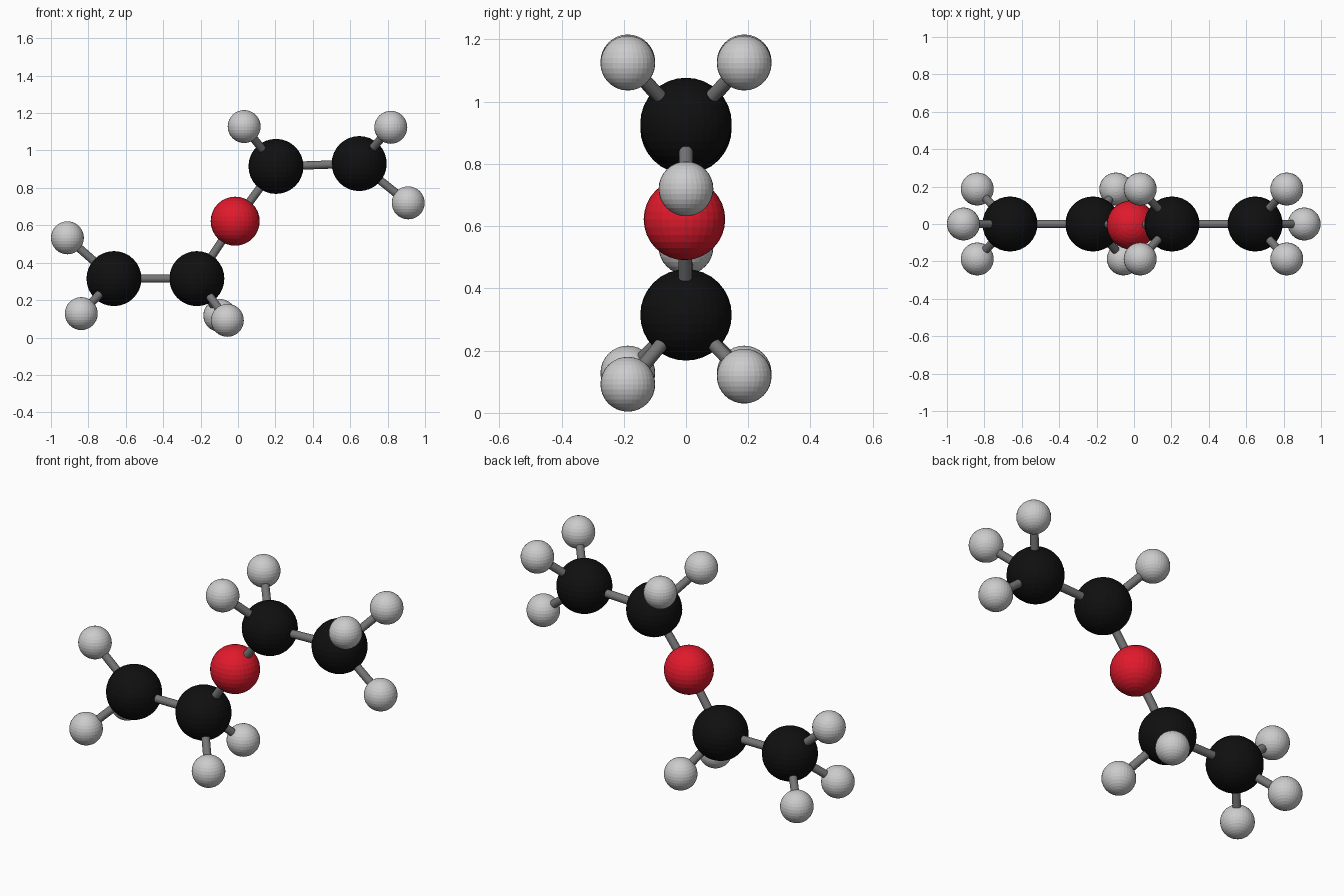
import bpy
from mathutils import Vector

if "Cube" in bpy.data.objects:
    bpy.data.objects.remove(bpy.data.objects["Cube"])


def material(name, rgb):
    m = bpy.data.materials.new(name)
    m.diffuse_color = (*rgb, 1)
    m.use_nodes = True
    m.node_tree.nodes["Principled BSDF"].inputs["Base Color"].default_value = m.diffuse_color
    return m


BLACK = material("black", (0.005, 0.005, 0.005))
RED = material("red", (0.75, 0.01, 0.025))
LIGHT = material("light_grey", (0.55, 0.55, 0.55))
DARK = material("dark_grey", (0.18, 0.18, 0.18))


def ball(name, pos, radius, mat):
    bpy.ops.mesh.primitive_uv_sphere_add(segments=32, ring_count=16, radius=radius, location=pos)
    ob = bpy.context.object
    ob.name = name
    ob.data.materials.append(mat)


def rod(name, a, b):
    a, b = Vector(a), Vector(b)
    bpy.ops.mesh.primitive_cylinder_add(vertices=24, radius=0.022, depth=(b - a).length,
                                        location=(a + b) / 2)
    ob = bpy.context.object
    ob.name = name
    ob.rotation_euler = (b - a).to_track_quat('Z', 'Y').to_euler()
    ob.data.materials.append(DARK)
    bpy.ops.object.shade_smooth_by_angle()


# Zigzag backbone: four carbon balls with an oxygen ball in the middle
chain = [(-0.663, 0, 0.315), (-0.22, 0, 0.315), (-0.015, -0.005, 0.622),
         (0.203, 0, 0.915), (0.648, 0, 0.93)]
for i, p in enumerate(chain):
    if i == 2:
        ball("oxygen_atom", p, 0.131, RED)
    else:
        ball(f"carbon_atom_{i}", p, 0.147, BLACK)
for i in range(4):
    rod(f"chain_bond_{i}", chain[i], chain[i + 1])

# Hydrogen balls: index of the carbon each hangs from, and position
W = 0.187
hydrogens = [(0, (-0.912, 0, 0.533)), (4, (0.91, 0, 0.72)),
             (1, (-0.057, -W, 0.092)), (1, (-0.097, W, 0.118))]
for s in (-1, 1):
    hydrogens += [(0, (-0.838, s * W, 0.128)),
                  (3, (0.033, s * W, 1.128)),
                  (4, (0.817, s * W, 1.124))]
for i, (c, p) in enumerate(hydrogens):
    ball(f"hydrogen_atom_{i}", p, 0.088, LIGHT)
    rod(f"hydrogen_bond_{i}", chain[c], p)
